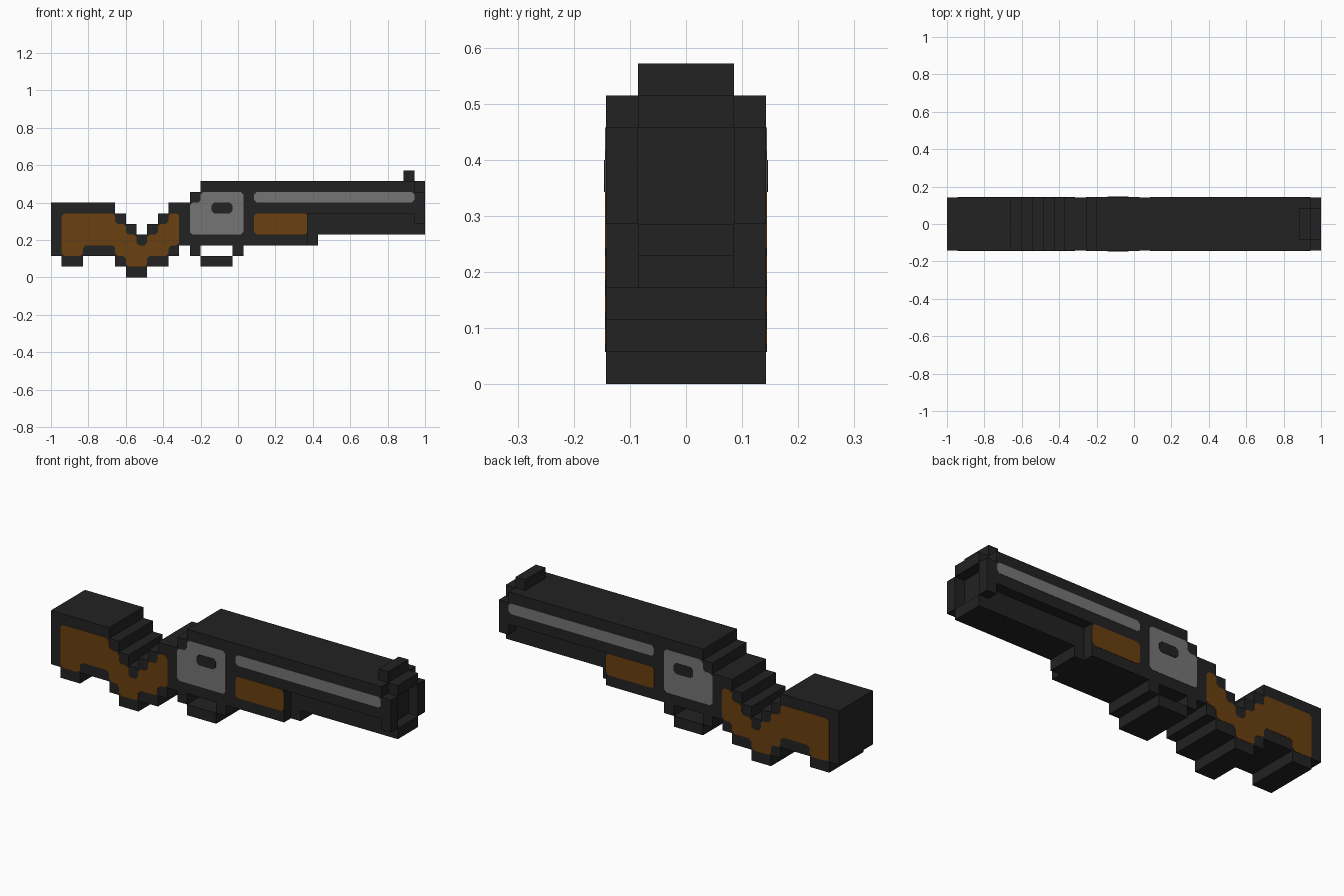
import bpy, bmesh
from mathutils import Vector

if "Cube" in bpy.data.objects:
    bpy.data.objects.remove(bpy.data.objects["Cube"])

U = 2 / 35          # one block of the grid
HALF = 2.5          # half body width in blocks


def material(name, col):
    m = bpy.data.materials.new(name)
    m.diffuse_color = (*col, 1)
    m.use_nodes = True
    m.node_tree.nodes["Principled BSDF"].inputs["Base Color"].default_value = m.diffuse_color
    return m


BLACK = material("black metal", (0.016, 0.016, 0.016))
GREY = material("grey steel", (0.178, 0.178, 0.178))
WOOD = material("brown wood", (0.144, 0.051, 0.005))


def stepped(cols, end):
    """Outline from columns (x start, bottom, top), in blocks."""
    lower, upper = [], []
    ends = [c[0] for c in cols[1:]] + [end]
    for (x0, b, t), x1 in zip(cols, ends):
        for line, z in ((lower, b), (upper, t)):
            if line and line[-1][1] == z:
                line[-1] = (x1, z)
            else:
                line += [(x0, z), (x1, z)]
    return [Vector(p) for p in lower + upper[::-1]]


def rounded(pts, r=0.25):
    """Cut every corner of an outline."""
    out = []
    for i, p in enumerate(pts):
        for q in (pts[i - 1], pts[(i + 1) % len(pts)]):
            out.append(p + (q - p).normalized() * r)
    return out


def extrude(name, pts, y0, y1, mat):
    bm = bmesh.new()
    f = bm.faces.new([bm.verts.new(((p[0] - 17.5) * U, y0 * U, p[1] * U)) for p in pts])
    ext = bmesh.ops.extrude_face_region(bm, geom=[f])["geom"]
    bmesh.ops.translate(bm, vec=(0, (y1 - y0) * U, 0),
                        verts=[v for v in ext if isinstance(v, bmesh.types.BMVert)])
    bmesh.ops.recalc_face_normals(bm, faces=bm.faces)
    me = bpy.data.meshes.new(name)
    bm.to_mesh(me)
    bm.free()
    me.materials.append(mat)
    ob = bpy.data.objects.new(name, me)
    bpy.context.collection.objects.link(ob)
    return ob


def block(name, x0, x1, z0, z1, y0=-HALF, y1=HALF):
    return extrude(name, stepped([(x0, z0, z1)], x1), y0, y1, BLACK)


def plates(name, pts, mat, lift=0.03):
    """Thin painted panel on both sides."""
    pts = rounded(pts)
    extrude(name + "_front", pts, -HALF - lift, -HALF + 0.01, mat)
    extrude(name + "_back", pts, HALF - 0.01, HALF + lift, mat)


# Stock, grip, receiver and fore-end as one stepped body
extrude("stock_and_receiver", stepped(
    [(0, 2, 7), (1, 1, 7), (3, 2, 7), (6, 1, 6), (7, 0, 5), (8, 0, 4), (9, 1, 5),
     (10, 1, 6), (11, 2, 7), (12, 3, 7), (13, 3, 8), (14, 3, 9)], 24),
    -HALF, HALF, BLACK)

# Trigger guard
block("guard_rear_post", 13, 14, 2, 3)
block("guard_bar", 14, 17, 1, 2)
block("guard_front_post", 17, 18, 2, 3)

# Barrel, magazine tube and narrow fore-end cap
block("barrel", 24, 34, 6, 9)
block("magazine_tube", 24, 34, 4, 6, -1.5, 1.5)
block("fore_end_cap", 24, 25, 3, 4, -1.5, 1.5)

# Open muzzle ring and front sight
block("muzzle_top", 34, 35, 8, 9, -1.5, 1.5)
block("muzzle_bottom", 34, 35, 4, 5, -1.5, 1.5)
block("muzzle_front_side", 34, 35, 5, 8, -2.5, -1.5)
block("muzzle_back_side", 34, 35, 5, 8, 1.5, 2.5)
block("muzzle_floor", 33.9, 34.02, 5, 8, -1.5, 1.5)
block("front_sight", 33, 34, 9, 10, -1.5, 1.5)

# Wood panels
plates("stock_wood", stepped(
    [(1, 2, 6), (3, 3, 6), (6, 2, 5), (7, 1, 4), (8, 1, 3), (9, 2, 4),
     (10, 2, 5), (11, 3, 6)], 12), WOOD)
plates("fore_end_wood", stepped([(19, 4, 6)], 24), WOOD)

# Steel panels and dark ejection port
plates("receiver_steel", stepped([(13, 4, 7), (14, 4, 8)], 18), GREY)
plates("barrel_stripe", stepped([(19, 7, 8)], 34), GREY)
plates("ejection_port", stepped([(15, 6, 7)], 17), BLACK, 0.06)
